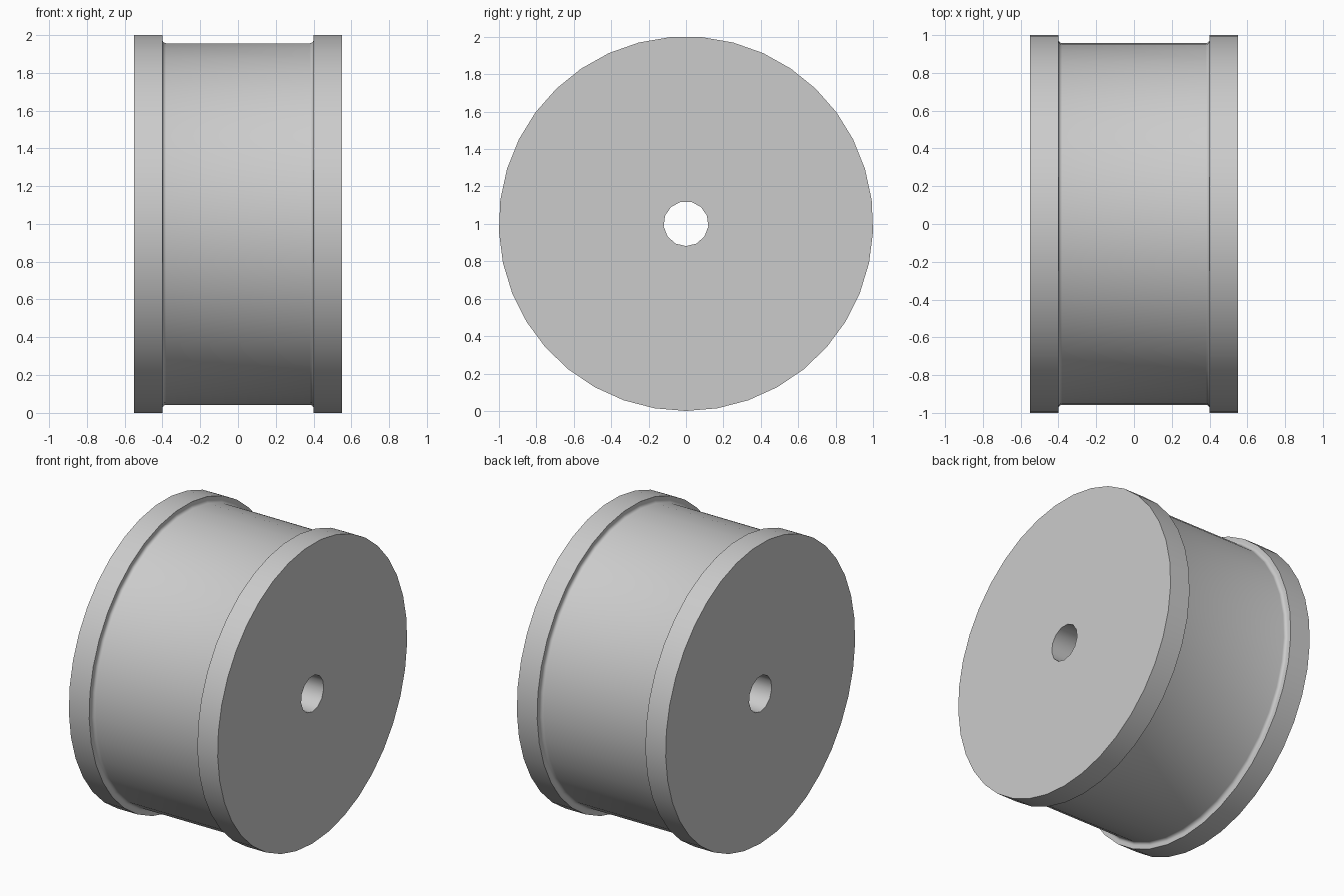
import bpy
import bmesh
import math

old = bpy.data.objects.get("Cube")
if old:
    bpy.data.objects.remove(old, do_unlink=True)

RIM, BARREL, BORE = 1.001, 0.958, 0.12   # radii
HALF, GROOVE, FILLET = 0.55, 0.40, 0.02  # half widths and fillet radius
RIM_SIDES, BORE_SIDES = 37, 13

grey = bpy.data.materials.new("plain grey")
grey.use_nodes = True
grey.diffuse_color = (0.6, 0.6, 0.6, 1)
grey.node_tree.nodes["Principled BSDF"].inputs["Base Color"].default_value = (0.6, 0.6, 0.6, 1)

bm = bmesh.new()


def ring(x, radius, sides):
    """Closed loop of vertices around the x axis, first one at the bottom."""
    verts = []
    for k in range(sides):
        a = 2 * math.pi * k / sides - math.pi / 2
        verts.append(bm.verts.new((x, radius * math.cos(a), RIM + radius * math.sin(a))))
    return verts


def skin(profile, sides):
    """Revolve the profile; return the first and last loops."""
    loops = [ring(x, r, sides) for x, r in profile]
    for a, b in zip(loops, loops[1:]):
        for i in range(sides):
            j = (i + 1) % sides
            bm.faces.new((a[i], a[j], b[j], b[i]))
    return loops[0], loops[-1]


def loop_edges(verts):
    return [bm.edges.get((v, verts[i - 1])) for i, v in enumerate(verts)]


# Outer profile: flange, concave fillet, barrel, mirrored on the other side
half = [(HALF, RIM), (GROOVE, RIM)]
for i in range(5):
    a = math.pi / 2 * i / 4
    half.append((GROOVE - FILLET + FILLET * math.cos(a),
                 BARREL + FILLET - FILLET * math.sin(a)))
outer = skin(half + [(-x, r) for x, r in reversed(half)], RIM_SIDES)

# Axle bore
inner = skin([(HALF, BORE), (-HALF, BORE)], BORE_SIDES)

# Flat end faces with the hole
for rim, hole in zip(outer, inner):
    bmesh.ops.triangle_fill(bm, use_beauty=True, edges=loop_edges(rim) + loop_edges(hole))
bmesh.ops.recalc_face_normals(bm, faces=bm.faces)

mesh = bpy.data.meshes.new("flanged_roller")
bm.to_mesh(mesh)
bm.free()
mesh.materials.append(grey)
roller = bpy.data.objects.new("flanged_roller", mesh)
bpy.context.collection.objects.link(roller)

bpy.ops.object.select_all(action="DESELECT")
roller.select_set(True)
bpy.context.view_layer.objects.active = roller
bpy.ops.object.shade_smooth_by_angle(angle=math.radians(35))
